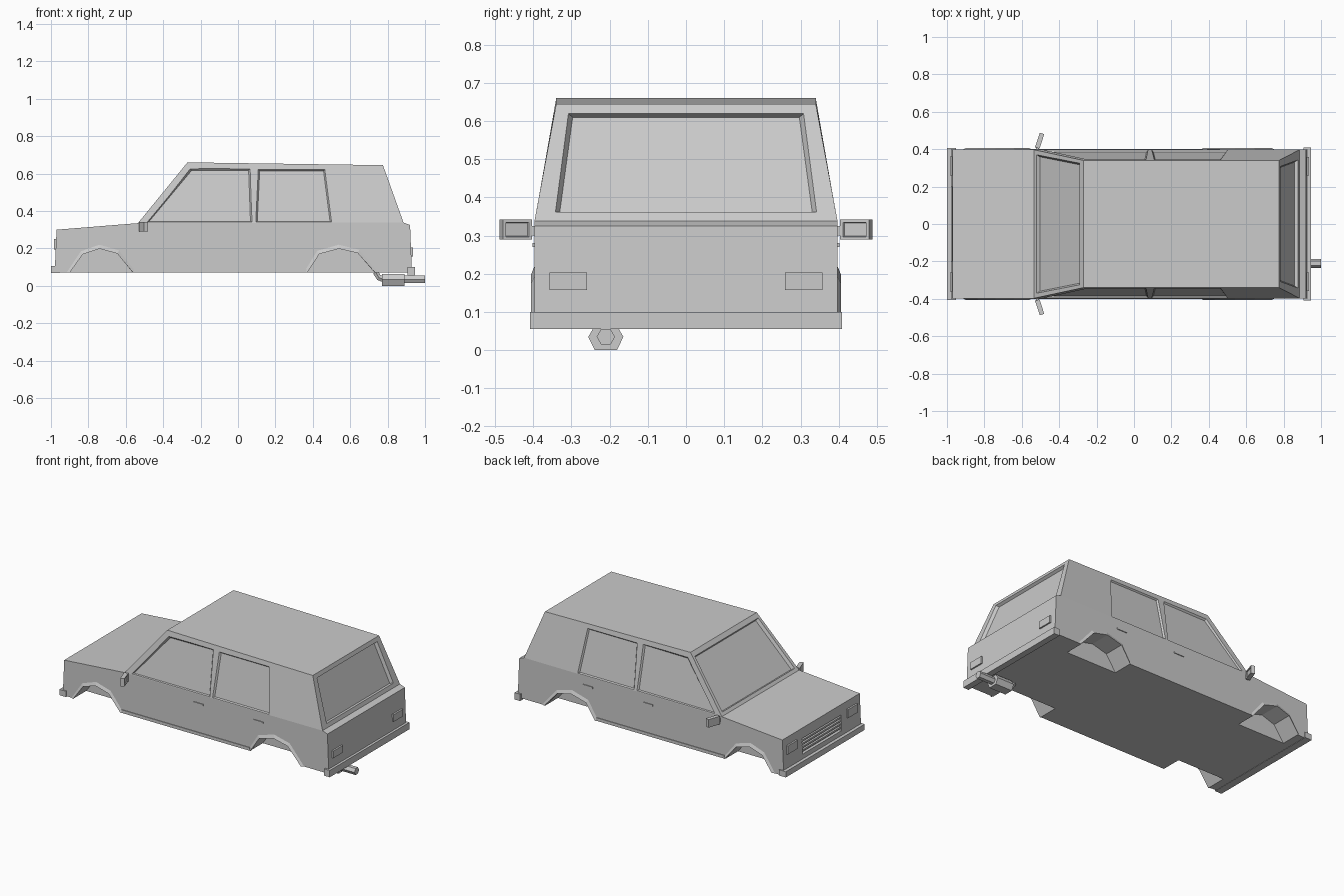
import bpy, bmesh, math
from mathutils import Vector

if "Cube" in bpy.data.objects:
    bpy.data.objects.remove(bpy.data.objects["Cube"])


def make(name, verts, faces):
    bm = bmesh.new()
    vs = [bm.verts.new(v) for v in verts]
    for f in faces:
        bm.faces.new([vs[i] for i in f])
    bmesh.ops.recalc_face_normals(bm, faces=bm.faces)
    me = bpy.data.meshes.new(name)
    bm.to_mesh(me)
    bm.free()
    ob = bpy.data.objects.new(name, me)
    bpy.context.collection.objects.link(ob)
    return ob


def loft(name, a, b, caps=True):
    n = len(a)
    faces = [(i, (i + 1) % n, n + (i + 1) % n, n + i) for i in range(n)]
    if caps:
        faces += [tuple(range(n)), tuple(range(n, 2 * n))]
    return make(name, list(a) + list(b), faces)


def prism(name, pts, y0, y1):
    return loft(name, [(x, y0, z) for x, z in pts], [(x, y1, z) for x, z in pts])


def box(name, x0, x1, y0, y1, z0, z1):
    return prism(name, [(x0, z0), (x1, z0), (x1, z1), (x0, z1)], y0, y1)


def cut(body, cutter):
    cutter.hide_render = True
    m = body.modifiers.new("cut", 'BOOLEAN')
    m.operation, m.solver, m.object = 'DIFFERENCE', 'EXACT', cutter
    bpy.context.view_layer.objects.active = body
    bpy.ops.object.modifier_apply(modifier=m.name)
    bpy.data.objects.remove(cutter)


def window(body, pts, depth, outward, border):
    # tapered recess: outer outline on the panel, smaller pane behind it
    p = [Vector(v) for v in pts]
    c = sum(p, Vector()) / 4
    n = (p[2] - p[0]).cross(p[3] - p[1]).normalized()
    if n.dot(Vector(outward)) < 0:
        n = -n
    inner = [v + (c - v).normalized() * border for v in p]
    outer = [v - (c - v).normalized() * border for v in p]
    cut(body, loft("cutter", [v - n * depth for v in inner], [v + n * depth for v in outer]))


# body: lower hull with the cabin rising from the belt line
W, R = 0.397, 0.34
hull = [(-0.98, 0.07), (-0.97, 0.30), (-0.535, 0.335), (0.885, 0.338), (0.92, 0.325), (0.93, 0.07)]
roof = [(-0.27, 0.66), (0.775, 0.645)]
V = [(x, s * W, z) for s in (-1, 1) for x, z in hull] + [(x, s * R, z) for s in (-1, 1) for x, z in roof]
F = [tuple(range(6)), tuple(range(6, 12))]
F += [(i, (i + 1) % 6, 6 + (i + 1) % 6, 6 + i) for i in range(6) if i != 2]
F += [(2, 3, 13, 12), (8, 9, 15, 14), (12, 13, 15, 14), (2, 8, 14, 12), (3, 9, 15, 13)]
body = make("car_body", V, F)

# windshield and rear window recesses
def slope(z, x0, z0, x1, z1):
    return x0 + (x1 - x0) * (z - z0) / (z1 - z0)

for xa, za, xb, zb, lo, hi, ylo, yhi, d in [
        (-0.535, 0.335, -0.27, 0.66, 0.352, 0.635, 0.37, 0.325, -1),
        (0.885, 0.338, 0.775, 0.645, 0.362, 0.62, 0.342, 0.308, 1)]:
    xl, xh = slope(lo, xa, za, xb, zb), slope(hi, xa, za, xb, zb)
    window(body, [(xl, -ylo, lo), (xl, ylo, lo), (xh, yhi, hi), (xh, -yhi, hi)], 0.018, (d, 0, 0.5), 0.012)

# side window recesses
side_y = lambda z: slope(z, W, 0.336, R, 0.655)
for s in (-1, 1):
    for pts in ([(-0.485, 0.341), (0.075, 0.341), (0.065, 0.625), (-0.255, 0.625)],
                [(0.095, 0.341), (0.5, 0.341), (0.465, 0.622), (0.108, 0.622)]):
        window(body, [(x, s * side_y(z), z) for x, z in pts], 0.01, (0, s, 0.2), 0.01)

# wheel wells and arch flares
arches = [[(-0.90, 0.07), (-0.83, 0.168), (-0.74, 0.198), (-0.645, 0.172), (-0.56, 0.07)],
          [(0.37, 0.07), (0.435, 0.17), (0.54, 0.198), (0.64, 0.175), (0.735, 0.07)]]
for arch in arches:
    low = [(arch[0][0] - 0.03, 0.03)] + arch[1:-1] + [(arch[-1][0] + 0.03, 0.03)]
    cx = (arch[0][0] + arch[-1][0]) / 2
    for s in (-1, 1):
        cut(body, prism("cutter", low, s * 0.27, s * 0.45))
        rim = [(x, s * 0.406, z) for x, z in arch]
        root = [(x, s * 0.385, z) for x, z in arch]
        outer = [(cx + (x - cx) * 1.1, s * W, 0.07 + (z - 0.07) * 1.17) for x, z in arch]
        n = len(arch)
        faces = [(k + i, k + i + 1, k + n + i + 1, k + n + i) for k in (0, n) for i in range(n - 1)]
        make("wheel_arch_flare", root + rim + outer, faces)

# grille recess and slats
cut(body, box("cutter", -1.0, -0.958, -0.2, 0.2, 0.135, 0.235))
for i in range(4):
    z = 0.147 + i * 0.022
    box("grille_slat", -0.971, -0.955, -0.2, 0.2, z, z + 0.011)

# bumpers
box("front_bumper", -1.0, -0.952, -0.405, 0.405, 0.068, 0.105)
box("rear_bumper", 0.905, 0.945, -0.409, 0.409, 0.056, 0.10)

# mirrored details: lights, sills, handles, mirrors
for s in (-1, 1):
    box("headlight", -0.983, -0.965, s * 0.26, s * 0.36, 0.195, 0.25)
    box("tail_light", 0.915, 0.936, s * 0.26, s * 0.357, 0.158, 0.204)
    box("sill", -0.555, 0.365, s * 0.39, s * 0.401, 0.07, 0.09)
    for x in (-0.04, 0.39):
        box("door_handle", x, x + 0.07, s * 0.39, s * 0.402, 0.27, 0.281)
    plan = [(-0.53, 0.41), (-0.505, 0.403), (-0.48, 0.48), (-0.503, 0.488)]
    m = loft("side_mirror", [(x, s * y, 0.29) for x, y in plan], [(x, s * y, 0.342) for x, y in plan])
    window(m, [(-0.5025, s * 0.411, 0.297), (-0.4825, s * 0.472, 0.297),
               (-0.4825, s * 0.472, 0.335), (-0.5025, s * 0.411, 0.335)], 0.005, (1, 0, 0), 0.003)
    box("mirror_arm", -0.525, -0.507, s * 0.39, s * 0.415, 0.3, 0.325)

# exhaust: muffler, hollow tailpipe and front pipe
EY, EZ = -0.21, 0.035
hexa = [(-0.046, 0.0), (-0.029, 0.029), (0.029, 0.029), (0.046, 0.0), (0.029, -0.035), (-0.029, -0.035)]
loft("muffler", [(0.77, EY + y, EZ + z) for y, z in hexa], [(0.89, EY + y, EZ + z) for y, z in hexa])


def ring(x, z, r, tilt=0.0):
    a = [math.radians(60 * i) for i in range(6)]
    return [(x + r * math.sin(t) * math.sin(tilt), EY + r * math.cos(t),
             z + r * math.sin(t) * math.cos(tilt)) for t in a]


loft("tailpipe", ring(0.89, EZ, 0.024), ring(1.0, EZ, 0.024), False)
loft("tailpipe_lip", ring(1.0, EZ, 0.024), ring(1.0, EZ, 0.016), False)
loft("tailpipe_bore", ring(1.0, EZ, 0.016), ring(0.93, EZ, 0.016))
loft("front_pipe_bend", ring(0.735, 0.075, 0.018, 0.9), ring(0.752, 0.045, 0.018, 0.5))
loft("front_pipe", ring(0.752, 0.045, 0.018, 0.5), ring(0.775, EZ, 0.018))
